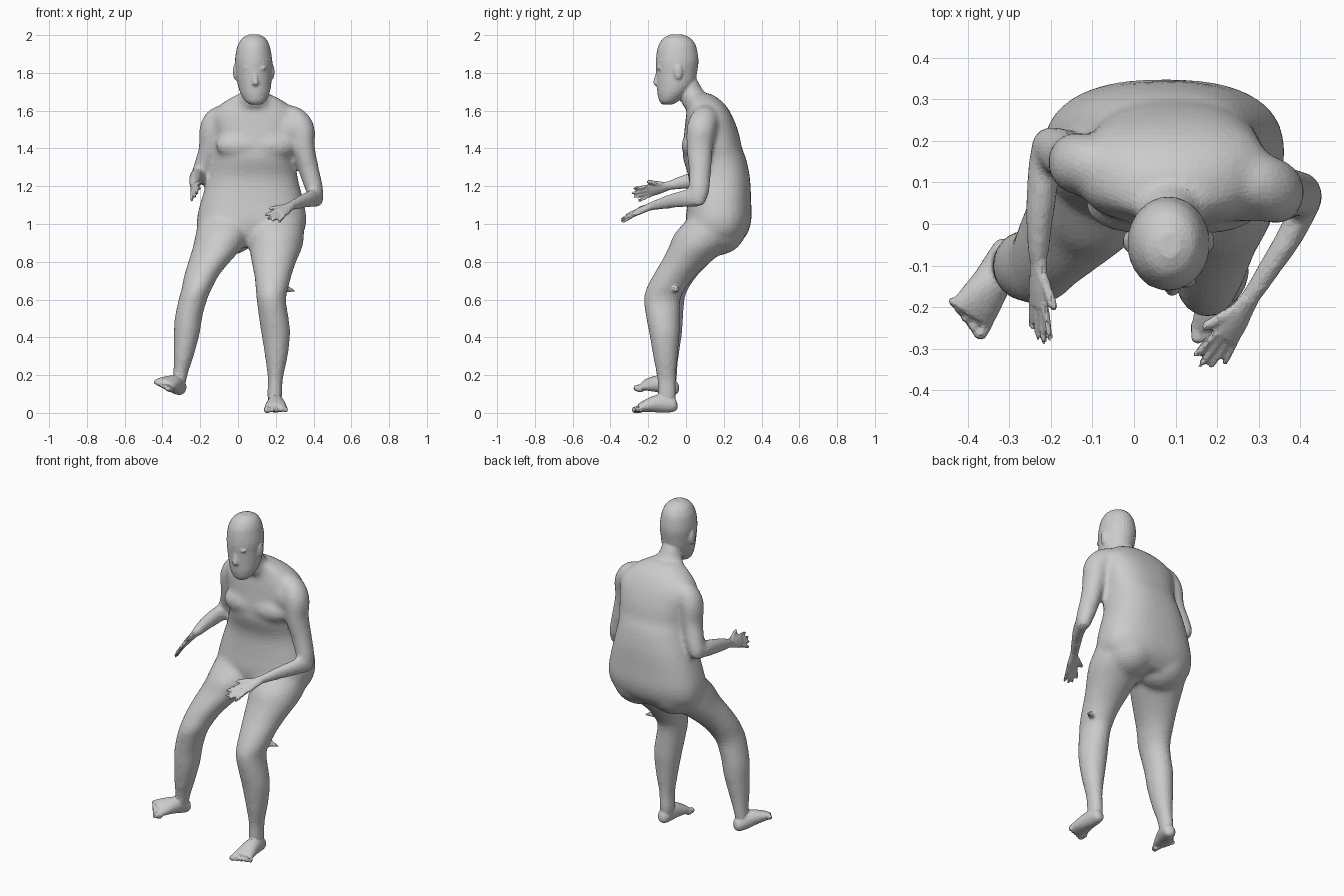
import bpy, bmesh
from math import sin, cos, pi
from mathutils import Vector, Matrix

bm = bmesh.new()
X = Vector((1, 0, 0))


def spline(rows, n=4):
    """Catmull-Rom resampling of rows of numbers."""
    out = []
    for i in range(len(rows) - 1):
        p = [rows[max(0, min(len(rows) - 1, i + k))] for k in (-1, 0, 1, 2)]
        for j in range(n):
            t = j / n
            out.append([0.5 * (2 * b + (c - a) * t + (2 * a - 5 * b + 4 * c - d) * t * t
                               + (3 * b - a - 3 * c + d) * t ** 3) for a, b, c, d in zip(*p)])
    return out + [list(rows[-1])]


def loft(rows, side=None, seg=24, power=1.0):
    """Closed skin over rings (x, y, z, half_a, half_b); horizontal rings if no side is given."""
    rows = spline(rows)
    rings = []
    for i, (x, y, z, a, b) in enumerate(rows):
        u, v = X, Vector((0, 1, 0))
        if side is not None:
            t = (Vector(rows[min(i + 1, len(rows) - 1)][:3]) - Vector(rows[max(i - 1, 0)][:3])).normalized()
            u = (side - t * side.dot(t)).normalized()
            v = t.cross(u)
        ring = []
        for k in range(seg):
            c, s = cos(2 * pi * k / seg), sin(2 * pi * k / seg)
            c = abs(c) ** power * (1 if c > 0 else -1)
            s = abs(s) ** power * (1 if s > 0 else -1)
            ring.append(bm.verts.new(Vector((x, y, z)) + u * a * c + v * b * s))
        rings.append(ring)
    for r, q in zip(rings, rings[1:]):
        for k in range(seg):
            bm.faces.new((r[k], r[(k + 1) % seg], q[(k + 1) % seg], q[k]))
    bm.faces.new(rings[0][::-1])
    bm.faces.new(rings[-1])


def ball(pos, size):
    m = Matrix.Translation(pos) @ Matrix.Diagonal((*size, 1))
    bmesh.ops.create_uvsphere(bm, u_segments=20, v_segments=12, radius=1, matrix=m)


def frame(origin, f, s):
    """Local placement: forward, sideways, up."""
    o, f, s = Vector(origin), Vector(f).normalized(), Vector(s)
    s = (s - f * s.dot(f)).normalized()
    u = f.cross(s)
    if u.z < 0:
        u = -u
    return (lambda a, b, c: tuple(o + f * a + s * b + u * c)), s


def digit(p, a, b, r, side):
    """Rounded finger or toe between two local points."""
    a, b = Vector(p(*a)), Vector(p(*b))
    rows = [(*a.lerp(b, t), r * k, r * k) for t, k in ((0, 1), (.5, .98), (.88, .85), (1, .4))]
    loft(rows, side, 10)


def foot(origin, f, s):
    p, side = frame(origin, f, s)
    rows = [(-.01, 0, .04, .012, .015), (.005, 0, .04, .032, .034), (.05, 0, .046, .04, .046),
            (.1, 0, .048, .047, .046), (.16, 0, .035, .057, .033), (.195, 0, .024, .06, .022)]
    loft([(*p(*r[:3]), *r[3:]) for r in rows], side)
    for i in range(5):
        r = .019 if i == 0 else .0145
        digit(p, (.18, .045 - .024 * i, .018), (.232 - .009 * i, .046 - .025 * i, .016), r, side)


def hand(origin, f, s):
    p, side = frame(origin, f, s)
    rows = [(-.02, 0, 0, .024, .02), (.02, 0, 0, .03, .017), (.06, 0, 0, .037, .015), (.1, 0, 0, .036, .011)]
    loft([(*p(*r[:3]), *r[3:]) for r in rows], side)
    for i, length in enumerate((.08, .097, .09, .068)):
        b = .028 - .0185 * i
        digit(p, (.088, b, 0), (.1 + length, b * 1.5, -.008), .0095, side)
    digit(p, (.02, .02, 0), (.1, .064, -.008), .0125, side)


def fuse(source, voxel, relax, thin=1.0):
    """One continuous skin from overlapping parts."""
    bmesh.ops.recalc_face_normals(source, faces=source.faces)
    mesh = bpy.data.meshes.new("raw")
    source.to_mesh(mesh)
    source.free()
    ob = bpy.data.objects.new("raw", mesh)
    bpy.context.collection.objects.link(ob)
    m = ob.modifiers.new("fuse", 'REMESH')
    m.mode = 'VOXEL'
    m.voxel_size = voxel
    m = ob.modifiers.new("relax", 'SMOOTH')
    m.iterations = relax
    ob.modifiers.new("thin", 'DECIMATE').ratio = thin
    skin = bpy.data.meshes.new_from_object(ob.evaluated_get(bpy.context.evaluated_depsgraph_get()))
    bpy.data.objects.remove(ob)
    return skin


# torso
loft([(.085, .07, 1.69, .08, .065), (.087, .105, 1.64, .17, .095), (.09, .123, 1.57, .23, .123),
      (.095, .135, 1.48, .222, .145), (.095, .14, 1.4, .216, .157), (.088, .153, 1.34, .216, .167),
      (.08, .177, 1.24, .237, .162), (.075, .177, 1.12, .272, .168), (.072, .172, 1.02, .29, .174),
      (.066, .165, .94, .272, .155), (.06, .15, .88, .19, .11)], seg=36, power=.82)
for x in (.02, .17):
    ball((x, .045, 1.415), (.14, .07, .075))        # chest
ball((.27, .088, 1.5), (.1, .085, .1))              # forward shoulder
for x in (-.045, .185):
    ball((x, .172, .985), (.155, .15, .15))         # seat

# neck
loft([(.085, -.02, 1.8, .055, .06), (.086, .015, 1.72, .064, .07), (.086, .06, 1.62, .09, .075)])

# legs
loft([(.2, .16, 1.04, .145, .14), (.2, .11, .95, .15, .17), (.2, .067, .88, .142, .158),
      (.19, 0, .8, .119, .132), (.185, -.06, .73, .1, .114), (.18, -.105, .66, .087, .105),
      (.176, -.127, .6, .078, .098), (.19, -.122, .5, .079, .089), (.2, -.114, .42, .077, .081),
      (.203, -.109, .3, .061, .066), (.198, -.103, .18, .041, .051), (.195, -.1, .1, .041, .051),
      (.195, -.1, .04, .034, .043)])
loft([(-.06, .16, 1.04, .145, .14), (-.08, .11, .95, .144, .17), (-.105, .067, .88, .134, .158),
      (-.153, 0, .8, .111, .132), (-.192, -.05, .73, .093, .114), (-.218, -.088, .66, .081, .103),
      (-.239, -.1, .6, .076, .093), (-.263, -.1, .5, .073, .086), (-.271, -.1, .42, .069, .08),
      (-.288, -.1, .3, .054, .063), (-.302, -.095, .22, .041, .05), (-.315, -.095, .14, .036, .046)])

# arms
loft([(.22, .11, 1.57, .06, .06), (.29, .1, 1.555, .07, .075), (.335, .08, 1.5, .072, .078),
      (.348, .072, 1.4, .06, .07), (.377, .074, 1.28, .054, .06), (.408, .068, 1.17, .046, .055),
      (.418, .06, 1.1, .033, .036)], X)
loft([(.42, .065, 1.14, .036, .05), (.38, -.02, 1.132, .033, .047), (.32, -.115, 1.112, .028, .036),
      (.268, -.195, 1.09, .024, .026)], X)
loft([(-.03, .14, 1.57, .06, .06), (-.1, .142, 1.555, .07, .07), (-.135, .145, 1.5, .07, .075),
      (-.15, .155, 1.4, .058, .066), (-.18, .175, 1.31, .053, .057), (-.205, .187, 1.245, .045, .048),
      (-.208, .187, 1.21, .028, .028)], X)
loft([(-.208, .187, 1.25, .04, .04), (-.218, .11, 1.245, .04, .048), (-.228, 0, 1.225, .034, .04),
      (-.23, -.1, 1.2, .024, .027)], X)

# soften the joins of the large parts before adding the fine ones
core = fuse(bm, .012, 14)
bm = bmesh.new()
bm.from_mesh(core)

# head and face
loft([(.085, -.05, 2.004, .025, .03), (.084, -.048, 1.985, .06, .07), (.083, -.047, 1.955, .08, .094),
      (.082, -.047, 1.92, .091, .106), (.083, -.047, 1.86, .099, .113), (.084, -.05, 1.8, .095, .108),
      (.087, -.055, 1.74, .089, .1), (.09, -.072, 1.69, .076, .079), (.092, -.091, 1.65, .053, .05),
      (.092, -.098, 1.632, .028, .026)], seg=32)
loft([(.09, -.143, 1.82, .01, .01), (.091, -.152, 1.78, .012, .014), (.092, -.156, 1.745, .018, .018),
      (.092, -.145, 1.728, .012, .008)], seg=14)     # nose
for z in (1.703, 1.688):
    ball((.092, -.142, z), (.026, .009, .008))      # lips
ball((.092, -.124, 1.658), (.03, .018, .02))        # chin
for sx in (-1, 1):
    ball((.09 + sx * .033, -.14, 1.825), (.028, .014, .012))    # brow
    ball((.083 + sx * .098, -.042, 1.805), (.012, .024, .042))  # ear

# feet and hands
foot((.2, -.055, .0), (0, -1, 0), (-1, 0, 0))
foot((-.317, -.05, .09), (-.44, -.87, .2), (.85, -.4, -.4))
hand((.268, -.195, 1.09), (-.5, -.8, -.33), (-.8, .32, .48))
hand((-.23, -.1, 1.2), (0, -1, -.25), (.5, -.2, .8))

# small spike beside the knee
loft([(.22, -.07, .66, .02, .02), (.26, -.055, .655, .018, .018), (.302, -.04, .645, .003, .003)],
     Vector((0, 1, 0)), 8)

# whole figure with plain facets
skin = fuse(bm, .007, 2, .12)
skin.name = "body"
body = bpy.data.objects.new("body", skin)
bpy.context.collection.objects.link(body)
bpy.context.view_layer.objects.active = body
body.select_set(True)
bpy.ops.object.shade_flat()
